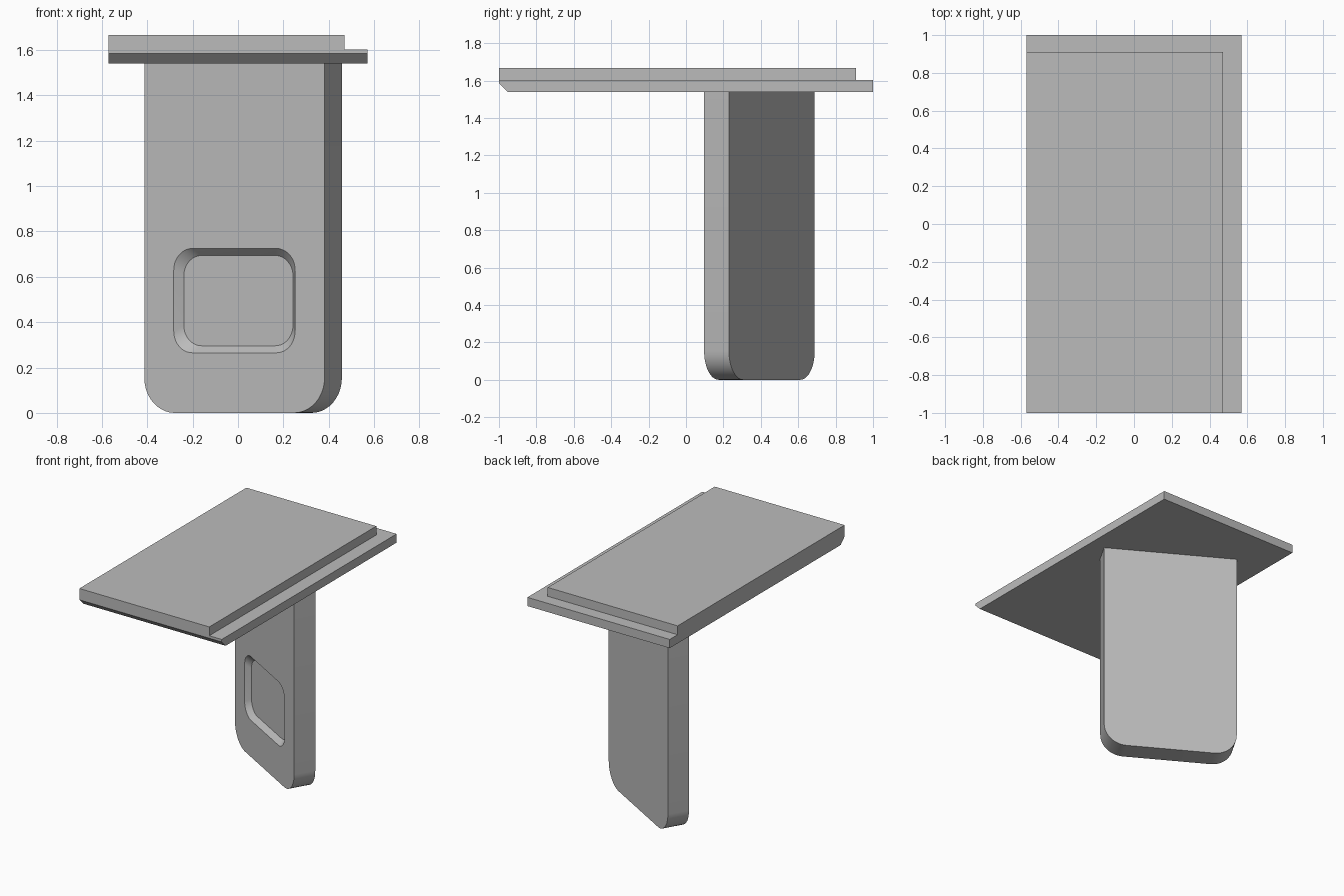
import bpy
import bmesh
import math
from mathutils import Vector

cube = bpy.data.objects.get("Cube")
if cube:
    bpy.data.objects.remove(cube, do_unlink=True)

grey = bpy.data.materials.new("plain grey")
grey.use_nodes = True
grey.diffuse_color = (0.5, 0.5, 0.5, 1)
grey.node_tree.nodes["Principled BSDF"].inputs["Base Color"].default_value = (0.5, 0.5, 0.5, 1)


def finish(bm, name):
    bmesh.ops.recalc_face_normals(bm, faces=bm.faces)
    mesh = bpy.data.meshes.new(name)
    bm.to_mesh(mesh)
    bm.free()
    obj = bpy.data.objects.new(name, mesh)
    bpy.context.collection.objects.link(obj)
    mesh.materials.append(grey)
    bpy.ops.object.select_all(action='DESELECT')
    obj.select_set(True)
    bpy.context.view_layer.objects.active = obj
    bpy.ops.object.shade_smooth_by_angle(angle=math.radians(25))
    return obj


def rounded_outline(x0, x1, z0, z1, radius, round_top, steps=10):
    """Points (x, z) counter-clockwise from the lower left corner."""
    points = []
    corners = [(x0, z0, 1, 1), (x1, z0, -1, 1), (x1, z1, -1, -1), (x0, z1, 1, -1)]
    for i, (x, z, sx, sz) in enumerate(corners):
        if i > 1 and not round_top:
            points.append((x, z))
            continue
        for k in range(steps + 1):
            a = math.pi + (i + k / steps) * math.pi / 2
            points.append((x + sx * radius + radius * math.cos(a),
                           z + sz * radius + radius * math.sin(a)))
    return points


def add_loop(bm, points, y):
    verts = [bm.verts.new((x, y, z)) for x, z in points]
    edges = [bm.edges.new((v, verts[(i + 1) % len(verts)])) for i, v in enumerate(verts)]
    return verts, edges


def join_loops(bm, a, b):
    for i in range(len(a)):
        j = (i + 1) % len(a)
        bm.faces.new((a[i], a[j], b[j], b[i]))


# Top slab: chamfered front underside, raised step stopping short of right and back
HALF_X, BOTTOM, LEDGE, TOP = 0.57, 1.54, 1.603, 1.667
bm = bmesh.new()
profile = [(-0.955, BOTTOM), (1, BOTTOM), (1, LEDGE), (-1, LEDGE), (-1, 1.585)]
end = bm.faces.new([bm.verts.new((-HALF_X, y, z)) for y, z in profile])
ext = bmesh.ops.extrude_face_region(bm, geom=[end], use_keep_orig=True)
bmesh.ops.translate(bm, vec=(2 * HALF_X, 0, 0),
                    verts=[g for g in ext["geom"] if isinstance(g, bmesh.types.BMVert)])
for point, normal in (((0.47, 0, 0), (1, 0, 0)), ((0, 0.91, 0), (0, 1, 0))):
    bmesh.ops.bisect_plane(bm, geom=bm.verts[:] + bm.edges[:] + bm.faces[:],
                           plane_co=point, plane_no=normal)
raised = [f for f in bm.faces
          if min(v.co.z for v in f.verts) > LEDGE - 0.001
          and f.calc_center_median().x < 0.47 and f.calc_center_median().y < 0.91]
step = bmesh.ops.extrude_discrete_faces(bm, faces=raised)["faces"]
bmesh.ops.translate(bm, vec=(0, 0, TOP - LEDGE), verts=list({v for f in step for v in f.verts}))
bmesh.ops.dissolve_limit(bm, angle_limit=0.01, verts=bm.verts[:], edges=bm.edges[:])
finish(bm, "top_slab")

# Support panel: rounded lower corners and a shallow tapered pocket in front
HALF_W, HALF_T = 0.459, 0.0765
POCKET_W, POCKET_LOW, POCKET_HIGH, INSET, DEPTH = 0.309, 0.265, 0.725, 0.031, 0.035
bm = bmesh.new()
outline = rounded_outline(-HALF_W, HALF_W, 0, BOTTOM, 0.155, False)
front, front_edges = add_loop(bm, outline, -HALF_T)
back, _ = add_loop(bm, outline, HALF_T)
join_loops(bm, front, back)
bm.faces.new(back)
rim, rim_edges = add_loop(bm, rounded_outline(
    -POCKET_W, POCKET_W, POCKET_LOW, POCKET_HIGH, 0.095, True), -HALF_T)
floor, _ = add_loop(bm, rounded_outline(
    -POCKET_W + INSET, POCKET_W - INSET, POCKET_LOW + INSET, POCKET_HIGH - INSET,
    0.09, True), DEPTH - HALF_T)
join_loops(bm, rim, floor)
bm.faces.new(floor)
bmesh.ops.triangle_fill(bm, edges=front_edges + rim_edges, use_beauty=True,
                        normal=Vector((0, -1, 0)))
panel = finish(bm, "support_panel")
panel.location = (0.0225, 0.3925, 0)
panel.rotation_euler.z = math.radians(-30)
